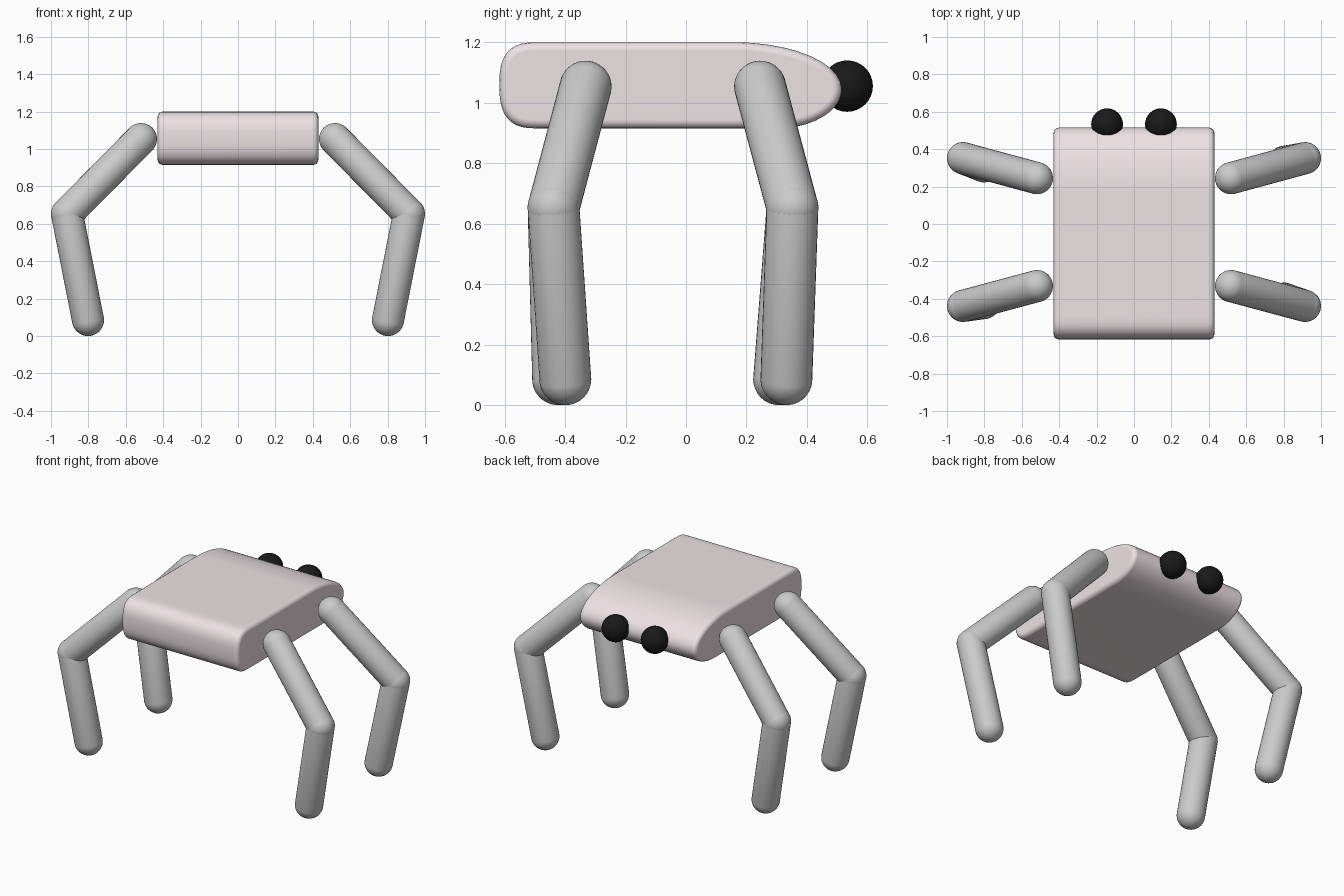
import bpy, bmesh
from math import sin, cos, pi, radians
from mathutils import Vector, Matrix

if "Cube" in bpy.data.objects:
    bpy.data.objects.remove(bpy.data.objects["Cube"])


def material(name, rgb):
    m = bpy.data.materials.new(name)
    m.diffuse_color = (*rgb, 1)
    m.use_nodes = True
    m.node_tree.nodes["Principled BSDF"].inputs["Base Color"].default_value = m.diffuse_color
    return m


def finish(name, bm, mat=None):
    bmesh.ops.recalc_face_normals(bm, faces=bm.faces)
    me = bpy.data.meshes.new(name)
    bm.to_mesh(me)
    bm.free()
    ob = bpy.data.objects.new(name, me)
    bpy.context.collection.objects.link(ob)
    if mat:
        me.materials.append(mat)
    bpy.ops.object.select_all(action='DESELECT')
    ob.select_set(True)
    bpy.context.view_layer.objects.active = ob
    bpy.ops.object.shade_smooth_by_angle(angle=radians(40))
    return ob


def corner(cy, cz, a, b, n, start, steps=10):
    """Quarter superellipse in the y-z plane."""
    pts = []
    for i in range(steps + 1):
        t = start + i * pi / 2 / steps
        c, s = cos(t), sin(t)
        u = abs(c) ** (2 / n) * (1 if c > 0 else -1)
        v = abs(s) ** (2 / n) * (1 if s > 0 else -1)
        pts.append((cy + a * u, cz + b * v))
    return pts


def capsule(name, p, q, r):
    """Round-ended limb from p to q."""
    p, q = Vector(p), Vector(q)
    axis = q - p
    bm = bmesh.new()
    bmesh.ops.create_uvsphere(bm, u_segments=32, v_segments=17, radius=r)
    for v in bm.verts:
        if v.co.z > 0:
            v.co.z += axis.length
    rot = axis.to_track_quat('Z', 'Y').to_matrix().to_4x4()
    bm.transform(Matrix.Translation(p) @ rot)
    return finish(name, bm)


pink = material("pale_pink", (0.85, 0.76, 0.78))
black = material("black", (0.01, 0.01, 0.01))

# Body: rounded side profile extruded across x, with softened side edges
profile = (corner(0.16, 1.045, 0.355, 0.155, 2, 0)
           + corner(-0.49, 1.06, 0.127, 0.14, 2.8, pi / 2)
           + corner(-0.49, 1.06, 0.127, 0.145, 2.8, pi)
           + corner(0.30, 1.045, 0.215, 0.13, 2, 1.5 * pi))
W = 0.43
bm = bmesh.new()
verts = [bm.verts.new((-W, y, z)) for y, z in profile]
cap = bm.faces.new(verts)
ext = bmesh.ops.extrude_face_region(bm, geom=[cap], use_keep_orig=True)
bmesh.ops.translate(bm, vec=(2 * W, 0, 0),
                    verts=[e for e in ext['geom'] if isinstance(e, bmesh.types.BMVert)])
bmesh.ops.remove_doubles(bm, verts=bm.verts, dist=0.0005)
bmesh.ops.recalc_face_normals(bm, faces=bm.faces)
rim = [e for e in bm.edges if abs(e.verts[0].co.x - e.verts[1].co.x) < 0.01]
bmesh.ops.bevel(bm, geom=rim, offset=0.028, segments=4, profile=0.5, affect='EDGES')
body = finish("body", bm, pink)
body.modifiers.new("weighted_normals", 'WEIGHTED_NORMAL').keep_sharp = True

# Eyes
for side, s in (("left", -1), ("right", 1)):
    bm = bmesh.new()
    bmesh.ops.create_uvsphere(bm, u_segments=32, v_segments=16, radius=0.085)
    bmesh.ops.translate(bm, vec=(s * 0.144, 0.533, 1.055), verts=bm.verts)
    finish(side + "_eye", bm, black)

# Legs: hip, knee and foot y positions per pair; feet lean slightly by side
R = 0.086
for pair, hip_y, knee_y, foot_y in (("eye_end", 0.245, 0.352, 0.320),
                                    ("rear_end", -0.332, -0.438, -0.411)):
    for side, s in (("left", -1), ("right", 1)):
        hip = (s * 0.519, hip_y, 1.053)
        knee = (s * 0.914, knee_y, 0.653)
        foot = (s * 0.802, foot_y + s * 0.012, R)
        capsule(f"{pair}_{side}_upper_leg", hip, knee, R)
        capsule(f"{pair}_{side}_lower_leg", knee, foot, R)
